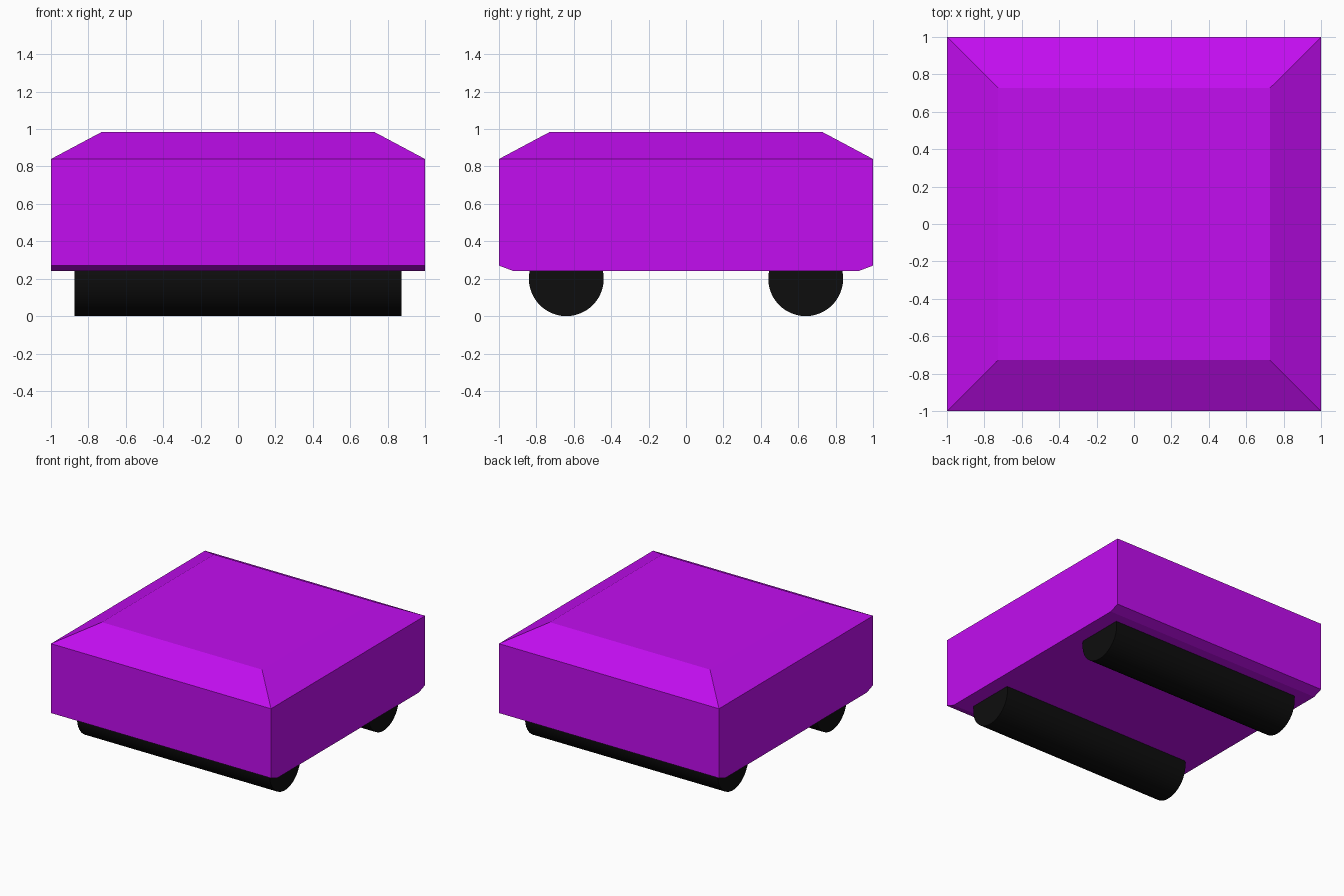
import bpy, bmesh, math

if "Cube" in bpy.data.objects:
    bpy.data.objects.remove(bpy.data.objects["Cube"])


def material(name, color):
    mat = bpy.data.materials.new(name)
    mat.diffuse_color = (*color, 1)
    mat.use_nodes = True
    mat.node_tree.nodes["Principled BSDF"].inputs["Base Color"].default_value = mat.diffuse_color
    return mat


purple = material("purple", (0.54, 0.004, 0.87))
black = material("black", (0.004, 0.004, 0.004))

# Body: side profile (y, z) extruded across the width
profile = [(-0.92, 0.24), (0.92, 0.24), (1, 0.27), (1, 0.84), (-1, 0.84), (-1, 0.27)]
bm = bmesh.new()
side = bm.faces.new([bm.verts.new((-1, y, z)) for y, z in profile])
ext = bmesh.ops.extrude_face_region(bm, geom=[side])
bmesh.ops.translate(bm, vec=(2, 0, 0),
                    verts=[v for v in ext["geom"] if isinstance(v, bmesh.types.BMVert)])
bmesh.ops.recalc_face_normals(bm, faces=bm.faces[:])

# Raised roof: inset the top face and lift it, leaving four slopes
roof = max(bm.faces, key=lambda f: f.calc_center_median().z)
bmesh.ops.inset_region(bm, faces=[roof], thickness=0.385)
bmesh.ops.translate(bm, vec=(0, 0, 0.145), verts=roof.verts[:])

mesh = bpy.data.meshes.new("body")
bm.to_mesh(mesh)
bm.free()
body = bpy.data.objects.new("body", mesh)
bpy.context.collection.objects.link(body)
mesh.materials.append(purple)

# Rollers: one wide cylinder at the front and one at the back
for name, y in (("front_roller", -0.64), ("back_roller", 0.64)):
    bpy.ops.mesh.primitive_cylinder_add(vertices=48, radius=0.2, depth=1.75,
                                        location=(0, y, 0.2),
                                        rotation=(0, math.pi / 2, 0))
    roller = bpy.context.object
    roller.name = name
    roller.data.materials.append(black)
    bpy.ops.object.shade_smooth_by_angle()
